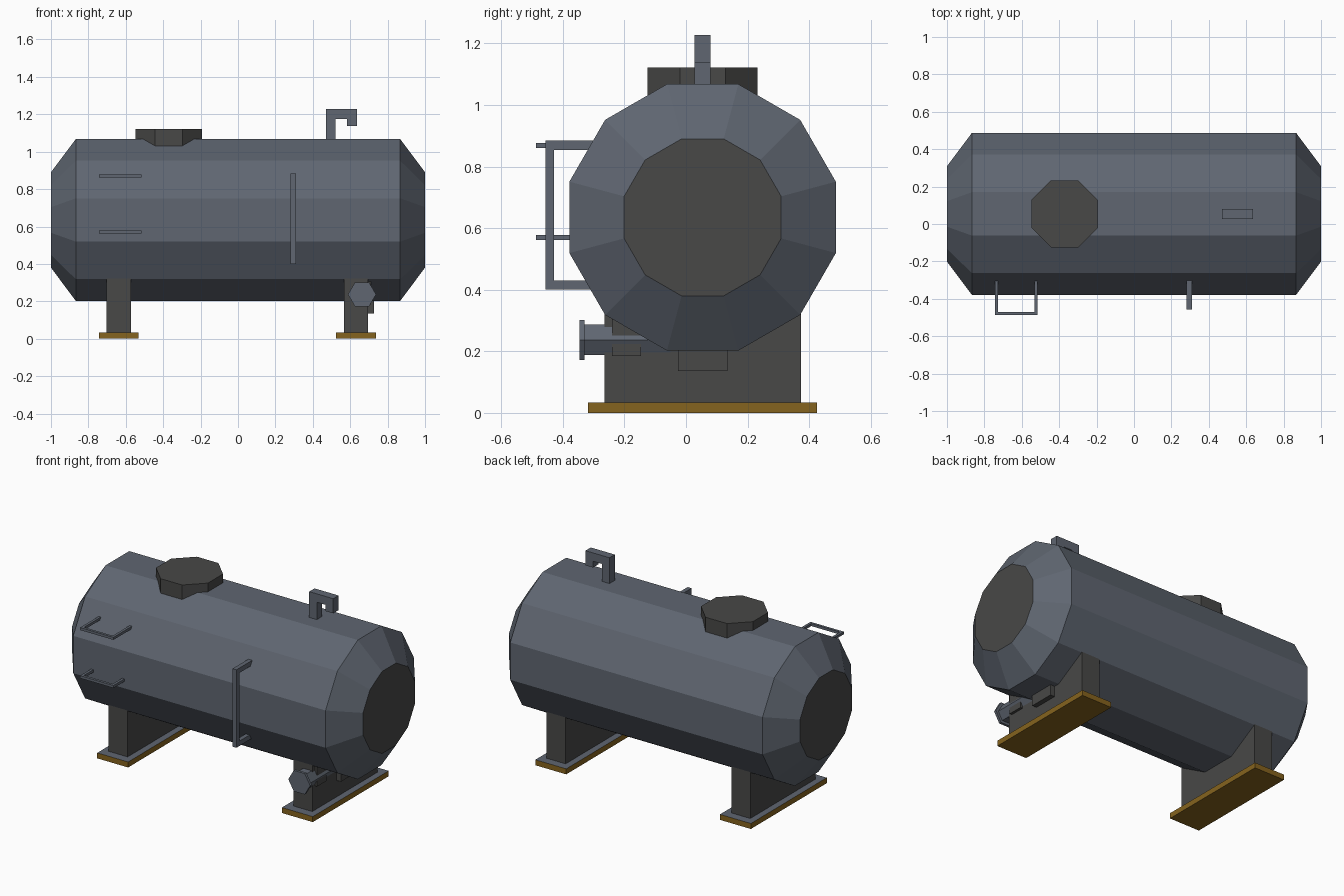
import bpy
import bmesh
from math import pi, cos, sin

cube = bpy.data.objects.get("Cube")
if cube:
    bpy.data.objects.remove(cube, do_unlink=True)


def make_material(name, rgb):
    mat = bpy.data.materials.new(name)
    mat.use_nodes = True
    colour = (*rgb, 1)
    mat.diffuse_color = colour
    mat.node_tree.nodes["Principled BSDF"].inputs["Base Color"].default_value = colour
    return mat


STEEL = make_material("blue grey steel", (0.115, 0.133, 0.165))
DARK = make_material("dark grey", (0.065, 0.065, 0.063))
MUSTARD = make_material("mustard", (0.235, 0.125, 0.013))

CY, CZ = 0.054, 0.635  # tank axis


def finish(name, bm, *mats):
    bmesh.ops.recalc_face_normals(bm, faces=bm.faces)
    mesh = bpy.data.meshes.new(name)
    bm.to_mesh(mesh)
    bm.free()
    for mat in mats:
        mesh.materials.append(mat)
    obj = bpy.data.objects.new(name, mesh)
    bpy.context.collection.objects.link(obj)
    return obj


def add_box(bm, x, y, z):
    """Add a box given by its (low, high) range on each axis."""
    verts = bmesh.ops.create_cube(bm, size=1)["verts"]
    for v in verts:
        for i, (low, high) in enumerate((x, y, z)):
            v.co[i] = low if v.co[i] < 0 else high


def boxes(name, mat, *ranges):
    bm = bmesh.new()
    for r in ranges:
        add_box(bm, *r)
    return finish(name, bm, mat)


def loft(name, axis, centre, stations, sides, phase, *mats, cap_slot=0):
    """Skin regular polygons of given radius at stations along an axis."""
    bm = bmesh.new()
    rings = []
    for pos, radius in stations:
        ring = []
        for i in range(sides):
            a = phase + 2 * pi * i / sides
            co = [centre[0] + radius * cos(a), centre[1] + radius * sin(a)]
            co.insert(axis, pos)
            ring.append(bm.verts.new(co))
        rings.append(ring)
    for a, b in zip(rings, rings[1:]):
        for i in range(sides):
            j = (i + 1) % sides
            bm.faces.new((a[i], a[j], b[j], b[i]))
    for ring in (rings[0], rings[-1]):
        bm.faces.new(ring).material_index = cap_slot
    return finish(name, bm, *mats)


# Tank shell with tapered ends and dark end discs
loft("tank", 0, (CY, CZ), [(-1, 0.264), (-0.867, 0.448), (0.867, 0.448), (1, 0.264)],
     12, pi / 12, STEEL, DARK, cap_slot=1)

# Octagonal hatch on top
loft("hatch", 2, (-0.371, CY), [(0.97, 0.193), (1.122, 0.193)], 8, pi / 8, DARK)

# Supports and their base plates
for side, x in (("right", -0.638), ("left", 0.631)):
    boxes(side + "_support", DARK, ((x - 0.065, x + 0.065), (-0.265, 0.373), (0.03, 0.4)))
    plate = boxes(side + "_base_plate", MUSTARD,
                  ((x - 0.106, x + 0.106), (-0.319, 0.426), (0, 0.034)))
    plate.data.materials.append(STEEL)
    for face in plate.data.polygons:
        face.material_index = int(face.normal.z > 0.5)

# Hooked vent pipe
vy = (0.028, 0.08)
boxes("vent_pipe", STEEL,
      ((0.47, 0.522), vy, (1.02, 1.176)),
      ((0.47, 0.635), vy, (1.176, 1.228)),
      ((0.583, 0.635), vy, (1.137, 1.176)))

# Level gauge on the front
gx = (0.282, 0.309)
boxes("level_gauge", STEEL,
      (gx, (-0.457, -0.428), (0.4, 0.884)),
      (gx, (-0.428, -0.22), (0.4, 0.43)),
      (gx, (-0.428, -0.22), (0.854, 0.884)))

# Step rungs
for name, z in (("lower_rung", 0.57), ("upper_rung", 0.869)):
    rz = (z - 0.008, z + 0.008)
    boxes(name, STEEL,
          ((-0.744, -0.515), (-0.487, -0.471), rz),
          ((-0.744, -0.728), (-0.471, -0.28), rz),
          ((-0.531, -0.515), (-0.471, -0.28), rz))

# Outlet pipe, flange and valve blocks
outlet = (0.663, 0.237)
loft("outlet_pipe", 1, outlet, [(-0.335, 0.057), (-0.05, 0.057)], 6, 0, STEEL)
loft("outlet_flange", 1, outlet, [(-0.346, 0.075), (-0.33, 0.075)], 6, 0, STEEL)
boxes("valve_block", DARK, ((0.61, 0.712), (-0.24, -0.146), (0.184, 0.31)))
boxes("drain_block", DARK, ((0.61, 0.726), (-0.026, 0.134), (0.136, 0.3)))
